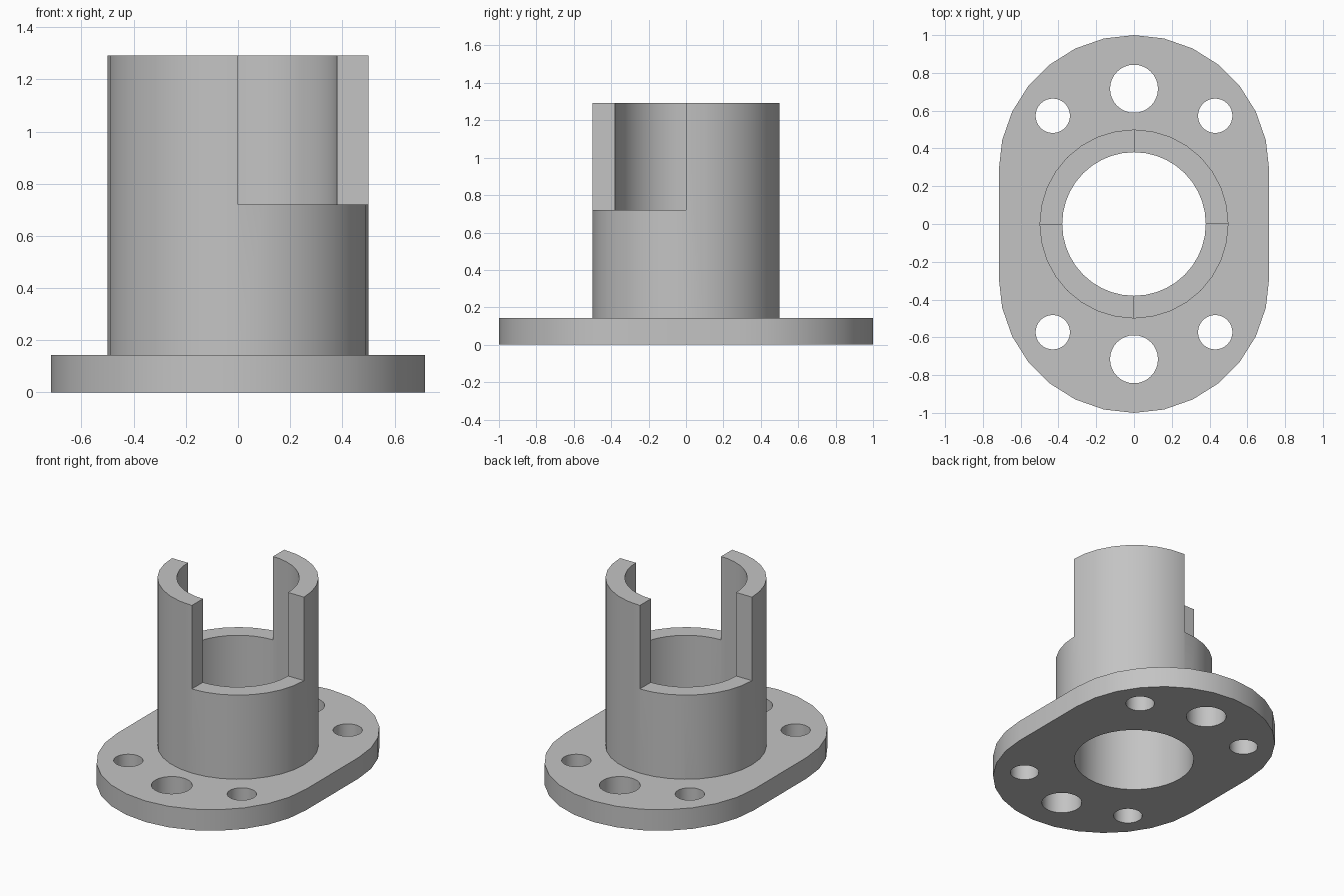
import bpy
import bmesh
from math import cos, sin, pi, radians

cube = bpy.data.objects.get("Cube")
if cube:
    bpy.data.objects.remove(cube, do_unlink=True)

PLATE_TOP, NOTCH_Z, TOP = 0.144, 0.72, 1.292
OUTER, BORE = 0.5, 0.38
END_R = 0.716            # rounded ends of the flange
END_Y = 1 - END_R

grey = bpy.data.materials.new("plain grey")
grey.use_nodes = True
colour = (0.55, 0.55, 0.55, 1)
grey.diffuse_color = colour
grey.node_tree.nodes["Principled BSDF"].inputs["Base Color"].default_value = colour


def prism(name, outline, z0, z1):
    """Extrude a flat outline from z0 to z1."""
    bm = bmesh.new()
    face = bm.faces.new([bm.verts.new((x, y, z0)) for x, y in outline])
    top = bmesh.ops.extrude_face_region(bm, geom=[face])["geom"]
    verts = [v for v in top if isinstance(v, bmesh.types.BMVert)]
    bmesh.ops.translate(bm, verts=verts, vec=(0, 0, z1 - z0))
    bmesh.ops.recalc_face_normals(bm, faces=bm.faces)
    mesh = bpy.data.meshes.new(name)
    bm.to_mesh(mesh)
    bm.free()
    mesh.materials.append(grey)
    obj = bpy.data.objects.new(name, mesh)
    bpy.context.collection.objects.link(obj)
    return obj


def circle(x, y, r, n=32):
    return [(x + r * cos(2 * pi * i / n), y + r * sin(2 * pi * i / n)) for i in range(n)]


def combine(obj, tool, operation):
    """Apply a boolean and remove the tool."""
    mod = obj.modifiers.new(tool.name, "BOOLEAN")
    mod.operation, mod.solver, mod.object = operation, "EXACT", tool
    bpy.context.view_layer.objects.active = obj
    bpy.ops.object.modifier_apply(modifier=mod.name)
    bpy.data.objects.remove(tool, do_unlink=True)


# Flange plate with two rounded ends
steps = 14
half = [(END_R * cos(pi * i / steps), END_Y + END_R * sin(pi * i / steps))
        for i in range(steps + 1)]
body = prism("flanged_sleeve", half + [(-x, -y) for x, y in half], 0, PLATE_TOP)

# Sleeve standing on the plate, and its through bore
combine(body, prism("sleeve", circle(0, 0, OUTER), PLATE_TOP / 2, TOP), "UNION")
combine(body, prism("bore", circle(0, 0, BORE, 40), -0.1, TOP + 0.1), "DIFFERENCE")

# Opposite quarter notches in the upper sleeve
for s in (1, -1):
    quarter = [(0, 0), (0, -s), (s, -s), (s, 0)]
    combine(body, prism("notch", quarter, NOTCH_Z, TOP + 0.1), "DIFFERENCE")

# Three bolt holes at each end
for s in (1, -1):
    for x, y, r in ((0, 0.716, 0.127), (0.43, 0.573, 0.091), (-0.43, 0.573, 0.091)):
        combine(body, prism("hole", circle(x, s * y, r), -0.1, PLATE_TOP + 0.1), "DIFFERENCE")

# Smooth the round walls, keep the rims sharp
bpy.ops.object.select_all(action="DESELECT")
body.select_set(True)
bpy.context.view_layer.objects.active = body
bpy.ops.object.shade_smooth_by_angle(angle=radians(30))
